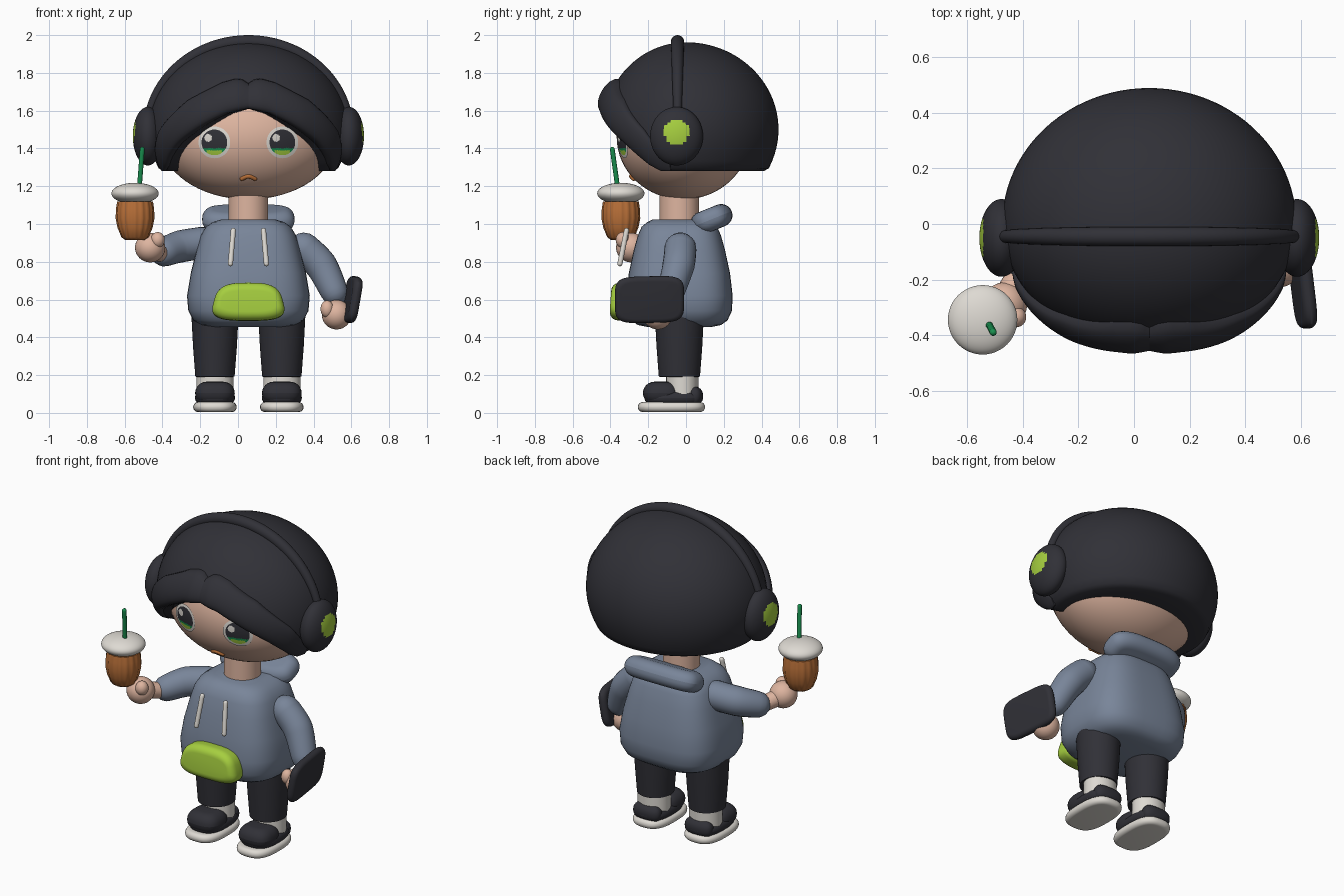
import bpy, bmesh, math
from math import sin, cos, pi, sqrt, radians
from mathutils import Vector, Matrix, Euler

if "Cube" in bpy.data.objects:
    bpy.data.objects.remove(bpy.data.objects["Cube"])


def material(name, r, g, b):
    m = bpy.data.materials.new(name)
    m.use_nodes = True
    m.diffuse_color = (r, g, b, 1)
    bsdf = m.node_tree.nodes["Principled BSDF"]
    bsdf.inputs["Base Color"].default_value = (r, g, b, 1)
    bsdf.inputs["Roughness"].default_value = 0.6
    return m


BLACK = material("charcoal", 0.03, 0.03, 0.038)
SKIN = material("skin", 0.73, 0.46, 0.35)
BLUE = material("hoodie blue", 0.19, 0.235, 0.32)
LIME = material("lime", 0.38, 0.62, 0.05)
CREAM = material("cream", 0.73, 0.70, 0.65)
BROWN = material("caramel", 0.48, 0.16, 0.04)
GREEN = material("emerald", 0.01, 0.28, 0.08)

CX = 0.055          # body centre line
HEAD = Vector((CX, -0.015, 1.46))
HEAD_R = Vector((0.47, 0.352, 0.33))


def finish(name, bm, mats, rule=None, face_front=False):
    """Turn a bmesh into a smooth-shaded object; rule picks a material per face."""
    bmesh.ops.recalc_face_normals(bm, faces=bm.faces)
    if face_front and sum(f.normal.y for f in bm.faces) > 0:
        bmesh.ops.reverse_faces(bm, faces=bm.faces)
    for f in bm.faces:
        f.smooth = True
        if rule:
            f.material_index = rule(f.calc_center_median())
    me = bpy.data.meshes.new(name)
    bm.to_mesh(me)
    bm.free()
    me.set_sharp_from_angle(angle=radians(50))
    for m in mats:
        me.materials.append(m)
    ob = bpy.data.objects.new(name, me)
    bpy.context.collection.objects.link(ob)
    return ob


def loft(name, rings, mat, caps=(True, True)):
    bm = bmesh.new()
    rows = [[bm.verts.new(p) for p in ring] for ring in rings]
    n = len(rows[0])
    for a, b in zip(rows, rows[1:]):
        for i in range(n):
            bm.faces.new((a[i], a[(i + 1) % n], b[(i + 1) % n], b[i]))
    if caps[0]:
        bm.faces.new(rows[0])
    if caps[1]:
        bm.faces.new(rows[-1])
    return finish(name, bm, [mat])


def oval(x, y, z, rx, ry, power=2, n=48):
    """Superellipse ring; a higher power gives a boxier outline."""
    ring = []
    for i in range(n):
        c, s = cos(2 * pi * i / n), sin(2 * pi * i / n)
        ring.append(Vector((x + rx * math.copysign(abs(c) ** (2 / power), c),
                            y + ry * math.copysign(abs(s) ** (2 / power), s), z)))
    return ring


def slab(name, mat, loc, size, power=4, edge=0.03, rot=(0, 0, 0), taper=0):
    """Cushion-edged plate lying along local z; taper narrows it towards local +y."""
    hx, hy, hz = (s / 2 for s in size)
    edge = min(edge, hz)
    place = Matrix.Translation(loc) @ Euler([radians(a) for a in rot]).to_matrix().to_4x4()
    rings = []
    steps = [i * pi / 12 for i in range(7)]
    for side, angles in ((-1, steps), (1, steps[::-1])):
        for a in angles:
            inset = edge * (1 - sin(a))
            z = side * (hz - edge * (1 - cos(a)))
            ring = oval(0, 0, z, hx - inset, hy - inset, power)
            for p in ring:
                p.x *= 1 - taper * (p.y / hy + 1) / 2
            rings.append([place @ p for p in ring])
    return loft(name, rings, mat)


def ball(name, mat, loc, r, extra=None, rule=None):
    bm = bmesh.new()
    m = Matrix.Translation(loc) @ Matrix.Diagonal((*r, 1))
    bmesh.ops.create_uvsphere(bm, u_segments=48, v_segments=32, radius=1, matrix=m)
    return finish(name, bm, [mat] + (extra or []), rule)


def tube(name, mat, pts, radii, n=24, steps=8):
    """Round-ended tube through points with a changing radius."""
    pts = [Vector(p) for p in pts]
    path, last = [], len(pts) - 1
    for i in range(last):
        a, b, c, d = pts[max(i - 1, 0)], pts[i], pts[i + 1], pts[min(i + 2, last)]
        for k in range(steps + (i == last - 1)):
            t = k / steps
            p = 0.5 * (2 * b + (c - a) * t + (2 * a - 5 * b + 4 * c - d) * t * t
                       + (3 * b - a - 3 * c + d) * t ** 3)
            path.append((p, radii[i] + (radii[i + 1] - radii[i]) * t))
    dirs = [(path[min(i + 1, len(path) - 1)][0] - path[max(i - 1, 0)][0]).normalized()
            for i in range(len(path))]
    domes = [radians(a) for a in (85, 65, 45, 22)]
    secs = [(path[0][0] - dirs[0] * path[0][1] * sin(a), dirs[0], path[0][1] * cos(a)) for a in domes]
    secs += [(p, d, r) for (p, r), d in zip(path, dirs)]
    secs += [(path[-1][0] + dirs[-1] * path[-1][1] * sin(a), dirs[-1], path[-1][1] * cos(a))
             for a in domes[::-1]]
    rings, side = [], dirs[0].orthogonal().normalized()
    for p, d, r in secs:
        side = (side - d * side.dot(d)).normalized()
        up = d.cross(side)
        rings.append([p + r * (side * cos(2 * pi * i / n) + up * sin(2 * pi * i / n)) for i in range(n)])
    return loft(name, rings, mat)


def interp(x, table):
    for (x0, y0), (x1, y1) in zip(table, table[1:]):
        if x <= x1:
            return y0 + (y1 - y0) * max(0, x - x0) / (x1 - x0)
    return table[-1][1]


def on_face(x, z, lift):
    """Point on the front of the head at x, z."""
    k = 1 - ((x - HEAD.x) / HEAD_R.x) ** 2 - ((z - HEAD.z) / HEAD_R.z) ** 2
    return Vector((x, HEAD.y - HEAD_R.y * sqrt(max(k, 0)) - lift, z))


# Head, neck and face
ball("head", SKIN, HEAD, HEAD_R)
loft("neck", [oval(CX, -0.035, z, 0.105, 0.105) for z in (0.98, 1.2)], SKIN)
tube("mouth", BROWN, [on_face(CX + dx, z, 0) for dx, z in ((-0.034, 1.24), (0, 1.253), (0.034, 1.24))],
     [0.012] * 3, n=12)


def eye_colour(dx, dz):
    if math.hypot(dx, dz) > 0.068 or math.hypot(dx + 0.033, dz - 0.024) < 0.02:
        return 1
    if dz < -0.03:
        return 2 if abs(dx) < 0.04 and dz < -0.042 else 3
    return 0


for name, ex in (("right_eye", CX - 0.18), ("left_eye", CX + 0.18)):
    bm, ez, seg = bmesh.new(), 1.432, 64
    rows = [[bm.verts.new(on_face(ex + r * cos(2 * pi * i / seg), ez + r * sin(2 * pi * i / seg), 0.006))
             for i in range(seg)] for r in [0.004 * k for k in range(1, 22)]]
    bm.faces.new(rows[0])
    for a, b in zip(rows, rows[1:]):
        for i in range(seg):
            bm.faces.new((a[i], a[i - 1], b[i - 1], b[i]))
    finish(name, bm, [BLACK, CREAM, LIME, GREEN],
           lambda c: eye_colour(c.x - ex, c.z - ez), face_front=True)

# Hair cap: fringe edges given as height by angle from the front
LOW = [(0, 1.61), (12, 1.585), (23, 1.535), (43, 1.43), (62, 1.31), (70, 1.28)]
HIGH = [(0, 1.745), (4, 1.765), (9, 1.77), (18, 1.75), (38, 1.66), (60, 1.50), (80, 1.3)]


def hair(phi, z, off=0.0, scale=1.0):
    f = sqrt(max(0, 1 - ((z - 1.5) / 0.462) ** 2)) if z > 1.5 else 1 - 0.12 * ((1.5 - z) / 0.22) ** 2
    ry = 0.44 if cos(phi) > 0 else 0.49
    return Vector((CX + (0.53 * f * scale + off) * sin(phi), -(ry * f * scale + off) * cos(phi), z))


def low(phi):
    return interp(abs(math.degrees(phi)), LOW)


around = [-pi + 2 * pi * i / 96 for i in range(96)]
rings = [[hair(p, low(p), 0, 0.64) for p in around], [hair(p, low(p), -0.02) for p in around]]
for k in range(28):
    t = sin(pi / 2 * k / 27.4)
    rings.append([hair(p, low(p) + 0.015 + (1.945 - low(p)) * t, 0) for p in around])
loft("hair_cap", rings, BLACK, caps=(False, True))

# Two swept fringe locks
for name, side in (("right_fringe", -1), ("left_fringe", 1)):
    rings = []
    for deg in range(0, 79, 2):
        lo, hi = interp(deg, LOW), max(interp(deg, HIGH), interp(deg, LOW) + 0.02)
        thick = interp(deg, [(0, 0.042), (6, 0.055), (30, 0.05), (60, 0.03), (78, 0.005)])
        ring = []
        for i in range(24):
            a = 2 * pi * i / 24
            off = thick * math.copysign(abs(sin(a)) ** 0.6, sin(a))
            ring.append(hair(side * radians(deg), (lo + hi) / 2 + (hi - lo) / 2 * cos(a), off))
        rings.append(ring)
    loft(name, rings, BLACK)

# Headphones
arc = [radians(a) for a in range(0, 181, 15)]
tube("headband", BLACK, [(CX + 0.54 * cos(a), -0.045, 1.47 + 0.495 * sin(a)) for a in arc],
     [0.018 + 0.017 * sin(a) for a in arc])
for name, side in (("right_earcup", -1), ("left_earcup", 1)):
    cx = CX + side * 0.532
    ball(name, BLACK, (cx, -0.05, 1.465), (0.08, 0.14, 0.155), [LIME],
         lambda c: int((c.x - cx) * side > 0 and math.hypot(c.y + 0.05, c.z - 1.485) < 0.067))

# Hoodie
body = [(0.455, 0.2, 0.17), (0.465, 0.25, 0.22), (0.49, 0.292, 0.255), (0.54, 0.318, 0.278),
        (0.62, 0.325, 0.282), (0.74, 0.305, 0.268), (0.86, 0.275, 0.242), (0.94, 0.252, 0.22),
        (0.985, 0.225, 0.2), (1.01, 0.19, 0.17), (1.025, 0.14, 0.14)]
loft("hoodie_body", [oval(CX, -0.035, z, rx, ry, 3.2, 64) for z, rx, ry in body], BLUE)
slab("hood", BLUE, (CX, 0.135, 1.025), (0.49, 0.23, 0.12), 3, 0.06, (22, 0, 0))
slab("front_pocket", LIME, (CX, -0.335, 0.588), (0.42, 0.2, 0.13), 3.2, 0.045, (86, 0, 0), 0.25)
for name, side in (("right_drawstring", -1), ("left_drawstring", 1)):
    tube(name, CREAM, [(CX + side * 0.08, -0.315, 0.965), (CX + side * 0.095, -0.35, 0.79)],
         [0.014, 0.014], n=12)

# Arms and hands
tube("right_sleeve", BLUE, [(-0.19, -0.02, 0.9), (-0.31, -0.06, 0.88), (-0.39, -0.14, 0.85)],
     [0.085, 0.085, 0.075])
tube("right_wrist", SKIN, [(-0.4, -0.16, 0.84), (-0.46, -0.27, 0.87)], [0.045, 0.05])
ball("right_hand", SKIN, (-0.465, -0.29, 0.875), (0.08, 0.08, 0.078))
ball("right_thumb", SKIN, (-0.425, -0.335, 0.915), (0.037, 0.037, 0.042))
tube("left_sleeve", BLUE, [(0.35, -0.03, 0.87), (0.44, -0.04, 0.78), (0.51, -0.08, 0.64)],
     [0.085, 0.085, 0.072])
ball("left_hand", SKIN, (0.522, -0.15, 0.52), (0.078, 0.078, 0.078))
ball("left_thumb", SKIN, (0.472, -0.19, 0.55), (0.035, 0.035, 0.045))
slab("handheld_tablet", BLACK, (0.603, -0.193, 0.6), (0.25, 0.37, 0.05), 4.5, 0.025, (7, -80, 0))

# Drink
drink = [(0.915, 0.05), (0.93, 0.07), (0.98, 0.09), (1.03, 0.1), (1.08, 0.098), (1.12, 0.092)]
rings = []
for z, r in drink:
    ring = oval(-0.545, -0.345, z, r, r, 2, 64)
    for i, p in enumerate(ring):
        axis = Vector((-0.545, -0.345, z))
        p.xy = (axis + (p - axis) * (1 + 0.03 * cos(pi * i / 2))).xy
    rings.append(ring)
loft("drink_cup", rings, BROWN)
ball("drink_lid", CREAM, (-0.545, -0.345, 1.162), (0.125, 0.125, 0.056))
tube("straw", GREEN, [(-0.523, -0.36, 1.18), (-0.507, -0.39, 1.395)], [0.013, 0.013], n=12)

# Legs and shoes
for name, side in (("right", -1), ("left", 1)):
    x = CX + side * 0.177
    loft(name + "_leg", [oval(x, -0.035, z, r, r + 0.005) for z, r in
                         ((0.19, 0.09), (0.192, 0.104), (0.35, 0.116), (0.54, 0.126))], BLACK)
    loft(name + "_sock", [oval(x, -0.02, z, 0.098, 0.085) for z in (0.06, 0.2)], CREAM)
    slab(name + "_sole", CREAM, (x, -0.077, 0.031), (0.23, 0.355, 0.052), 2.8, 0.025)
    slab(name + "_shoe_toe", BLACK, (x, -0.128, 0.105), (0.21, 0.2, 0.12), 2.8, 0.06)
    slab(name + "_shoe_side", BLACK, (x, -0.065, 0.08), (0.212, 0.31, 0.07), 2.8, 0.035)
    slab(name + "_shoe_heel", BLACK, (x, 0.045, 0.09), (0.18, 0.09, 0.1), 2.5, 0.045)
